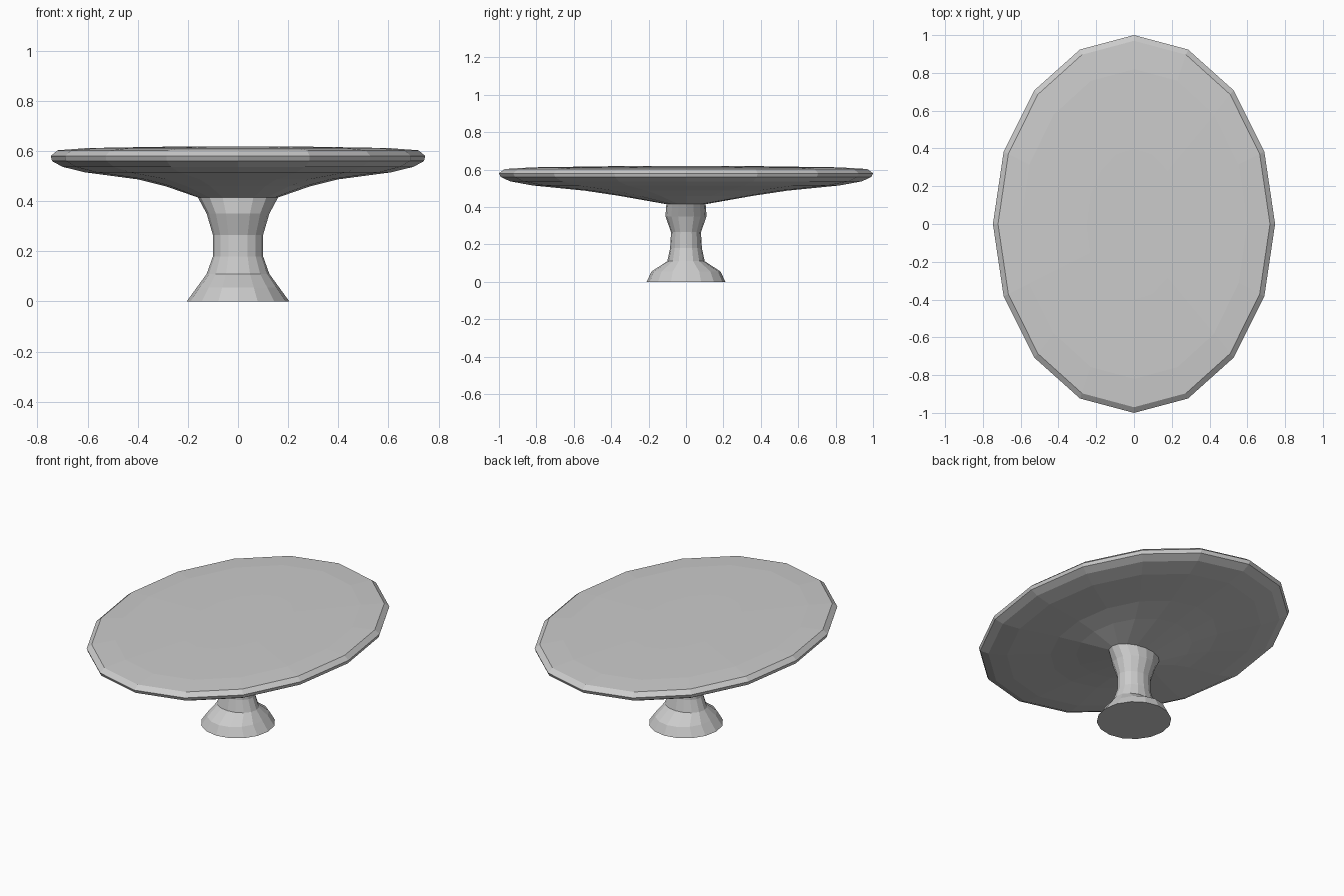
import bpy, bmesh, math

cube = bpy.data.objects.get("Cube")
if cube:
    bpy.data.objects.remove(cube, do_unlink=True)

SIDES = 16


def material(name, color):
    mat = bpy.data.materials.new(name)
    mat.use_nodes = True
    mat.diffuse_color = color
    mat.node_tree.nodes["Principled BSDF"].inputs["Base Color"].default_value = color
    return mat


def oval_loft(name, rings, mat):
    """Closed solid through oval rings given as (x radius, y radius, z)."""
    bm = bmesh.new()
    loops = []
    for rx, ry, z in rings:
        angles = [2 * math.pi * i / SIDES for i in range(SIDES)]
        loops.append([bm.verts.new((rx * math.cos(a), ry * math.sin(a), z)) for a in angles])
    for low, high in zip(loops, loops[1:]):
        for i in range(SIDES):
            j = (i + 1) % SIDES
            bm.faces.new((low[i], low[j], high[j], high[i]))
    bm.faces.new(loops[0][::-1])
    bm.faces.new(loops[-1])
    mesh = bpy.data.meshes.new(name)
    bm.to_mesh(mesh)
    bm.free()
    mesh.materials.append(mat)
    obj = bpy.data.objects.new(name, mesh)
    bpy.context.collection.objects.link(obj)
    return obj


grey = material("light grey", (0.6, 0.6, 0.6, 1))

# Flared foot and waisted stem
oval_loft("pedestal", [
    (0.205, 0.21, 0), (0.165, 0.185, 0.055), (0.125, 0.10, 0.11),
    (0.10, 0.085, 0.18), (0.10, 0.08, 0.265),
    (0.125, 0.11, 0.35), (0.16, 0.105, 0.415),
], grey)

# Oval top with dished underside, rounded rim and slight crown
oval_loft("table_top", [
    (0.16, 0.105, 0.415), (0.29, 0.36, 0.46), (0.40, 0.54, 0.487),
    (0.61, 0.82, 0.515), (0.70, 0.94, 0.537), (0.742, 0.99, 0.56),
    (0.747, 1.0, 0.58), (0.72, 0.97, 0.603), (0.60, 0.82, 0.612),
    (0.25, 0.40, 0.618),
], grey)
